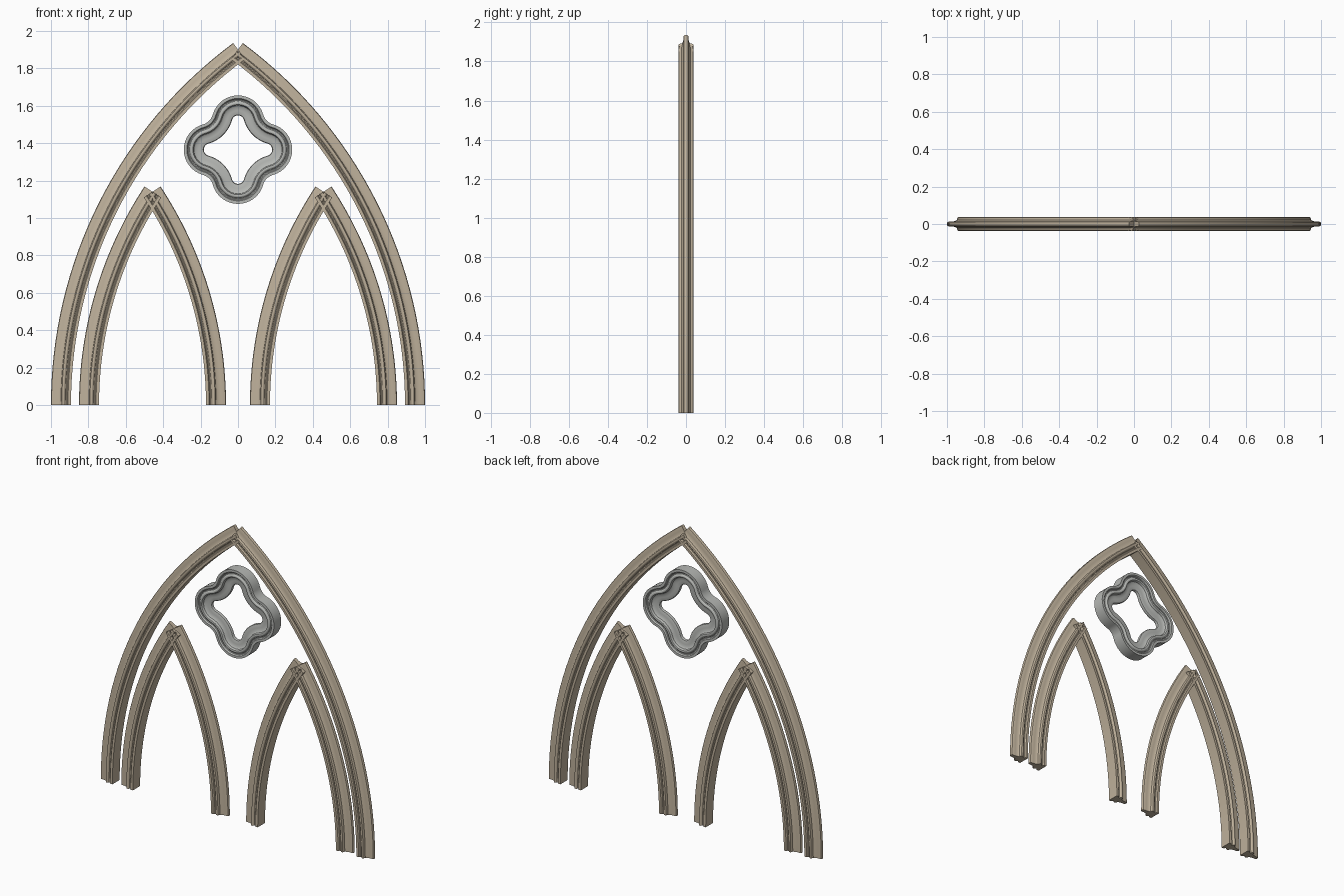
import bpy, bmesh, math
from mathutils import Vector

if "Cube" in bpy.data.objects:
    bpy.data.objects.remove(bpy.data.objects["Cube"])


def material(name, rgb):
    m = bpy.data.materials.new(name)
    m.diffuse_color = (*rgb, 1)
    m.use_nodes = True
    m.node_tree.nodes["Principled BSDF"].inputs["Base Color"].default_value = m.diffuse_color
    return m


TAN = material("warm sandstone", (0.52, 0.44, 0.33))
GREY = material("grey stone", (0.47, 0.48, 0.46))
DEPTH = 0.107

# Half of the moulding section: (distance from the thin fin edge, half thickness)
HALF = [(0.0, 0.005), (0.003, 0.010), (0.008, 0.0125), (0.026, 0.0125),
        (0.034, 0.014), (0.043, 0.016), (0.049, 0.019), (0.053, 0.022), (0.055, 0.030),
        (0.058, 0.036), (0.063, 0.038), (0.069, 0.037), (0.073, 0.034),
        (0.076, 0.028), (0.081, 0.026), (0.086, 0.028), (0.088, 0.035),
        (0.091, 0.038), (DEPTH, 0.038)]
SECTION = [(t, -y) for t, y in HALF] + [(t, y) for t, y in reversed(HALF)]


def sweep(name, path, section, mat, closed=False):
    """Sweep the section along (point, inward direction) pairs lying in the xz plane."""
    bm = bmesh.new()
    rings = []
    for p, n in path:
        rings.append([bm.verts.new((p.x + n.x * t, y, p.y + n.y * t)) for t, y in section])
    count, k = len(rings), len(section)
    for i in range(count if closed else count - 1):
        a, b = rings[i], rings[(i + 1) % count]
        for j in range(k):
            bm.faces.new((a[j], a[(j + 1) % k], b[(j + 1) % k], b[j]))
    if not closed:
        bm.faces.new(rings[0])
        bm.faces.new(rings[-1])
    bmesh.ops.recalc_face_normals(bm, faces=bm.faces)
    me = bpy.data.meshes.new(name)
    bm.to_mesh(me)
    bm.free()
    me.materials.append(mat)
    me.polygons.foreach_set("use_smooth", [True] * len(me.polygons))
    me.set_sharp_from_angle(angle=math.radians(32))
    ob = bpy.data.objects.new(name, me)
    bpy.context.collection.objects.link(ob)


def pointed_arch(name, cx, half_width, tip_x, tip_z, steps=32):
    """Two mirrored circular ribs springing vertically and crossing at the apex."""
    run = half_width - tip_x
    radius = (run * run + tip_z * tip_z) / (2 * run)
    end = math.asin(tip_z / radius)
    for side, label in ((-1, "left"), (1, "right")):
        path = []
        for i in range(steps + 1):
            a = end * i / steps
            n = Vector((-side * math.cos(a), -math.sin(a)))
            centre = Vector((cx + side * (half_width - radius), 0))
            path.append((centre - n * radius, n))
        sweep(f"{name}_{label}_rib", path, SECTION, TAN)


# Large outer arch and the two lancet arches
pointed_arch("main_arch", 0, 1.0, 0.026, 1.935)
for s, label in ((-1, "left"), (1, "right")):
    pointed_arch(f"{label}_lancet", s * 0.457, 0.393, 0.043, 1.168)

# Quatrefoil ring: four round lobes joined by concave fillets, fin facing inwards
MID = Vector((0, 1.365))
OFF, LOBE, FILLET = 0.15, 0.14, 0.075
reach = LOBE + FILLET
c = (2 * OFF + math.sqrt(4 * OFF**2 - 8 * (OFF**2 - reach**2))) / 4
spread = math.atan2(c, c - OFF)
fillet_turn = 2 * (spread - math.pi / 4)
path = []
for q in range(4):
    base = q * math.pi / 2
    centre = MID + OFF * Vector((math.cos(base), math.sin(base)))
    for i in range(17):
        a = base + spread * (i / 8 - 1)
        d = Vector((math.cos(a), math.sin(a)))
        path.append((centre + d * LOBE, -d))
    r, a0 = c * math.sqrt(2), base + math.pi / 4
    centre = MID + r * Vector((math.cos(a0), math.sin(a0)))
    for i in range(1, 10):
        a = base + spread - fillet_turn * i / 10
        d = Vector((math.cos(a), math.sin(a)))
        path.append((centre - d * FILLET, -d))
sweep("quatrefoil_ring", path, [(DEPTH - t, y) for t, y in SECTION], GREY, closed=True)
